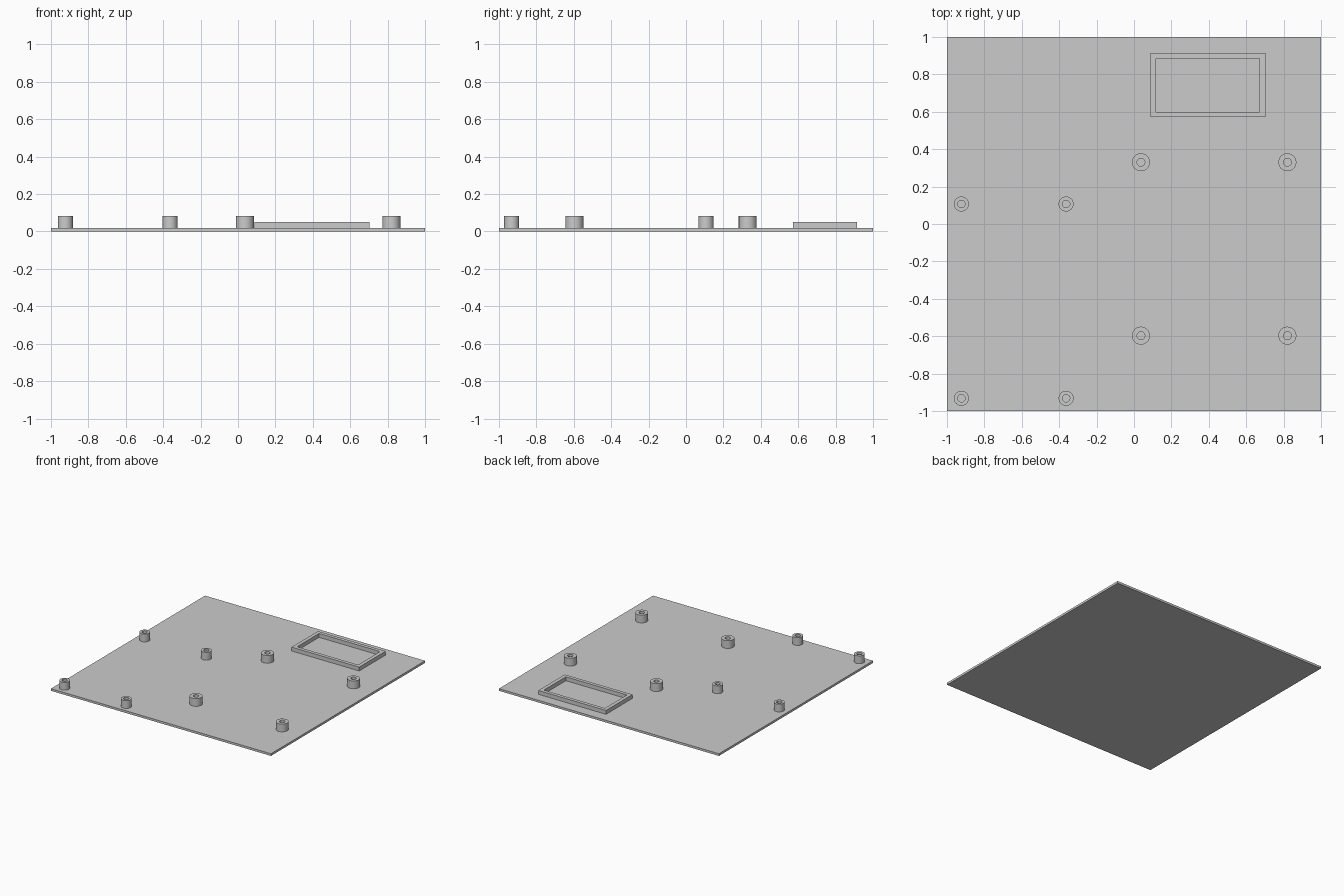
import bpy, bmesh, math

if "Cube" in bpy.data.objects:
    bpy.data.objects.remove(bpy.data.objects["Cube"])

grey = bpy.data.materials.new("light grey")
grey.diffuse_color = (0.6, 0.6, 0.6, 1)
grey.use_nodes = True
grey.node_tree.nodes["Principled BSDF"].inputs["Base Color"].default_value = grey.diffuse_color

PLATE_TOP = 0.018
SINK = 0.004  # overlap of raised parts into the plate


def finish(name, bm, location=(0, 0, 0)):
    bmesh.ops.recalc_face_normals(bm, faces=bm.faces)
    mesh = bpy.data.meshes.new(name)
    bm.to_mesh(mesh)
    bm.free()
    mesh.materials.append(grey)
    obj = bpy.data.objects.new(name, mesh)
    obj.location = location
    bpy.context.collection.objects.link(obj)
    return obj


def ring_wall(name, outer, inner, z0, z1, location=(0, 0, 0)):
    """Hollow wall between two matching outlines, from z0 to z1."""
    bm = bmesh.new()
    loops = [[bm.verts.new((x, y, z)) for x, y in outline]
             for outline, z in ((outer, z0), (outer, z1), (inner, z1), (inner, z0))]
    n = len(outer)
    for k in range(4):
        a, b = loops[k], loops[(k + 1) % 4]
        for i in range(n):
            j = (i + 1) % n
            bm.faces.new((a[i], a[j], b[j], b[i]))
    return finish(name, bm, location)


def circle(r, n=40):
    return [(r * math.cos(2 * math.pi * i / n), r * math.sin(2 * math.pi * i / n))
            for i in range(n)]


def rect(x0, x1, y0, y1):
    return [(x0, y0), (x1, y0), (x1, y1), (x0, y1)]


# Base plate
bm = bmesh.new()
bmesh.ops.create_cube(bm, size=1)
bmesh.ops.scale(bm, vec=(2, 2, PLATE_TOP), verts=bm.verts)
bmesh.ops.translate(bm, vec=(0, 0, PLATE_TOP / 2), verts=bm.verts)
finish("base_plate", bm)

# Raised rectangular frame
ring_wall("raised_frame", rect(0.087, 0.702, 0.571, 0.914),
          rect(0.117, 0.672, 0.6, 0.885), PLATE_TOP - SINK, 0.05)

# Hollow standoffs: two groups of four
groups = (
    ("large_standoff", (0.037, 0.82), (-0.597, 0.33), 0.048, 0.021),
    ("small_standoff", (-0.923, -0.363), (-0.932, 0.107), 0.04, 0.02),
)
for name, xs, ys, r_out, r_in in groups:
    for x in xs:
        for y in ys:
            obj = ring_wall(name, circle(r_out), circle(r_in),
                            PLATE_TOP - SINK, 0.082, (x, y, 0))
            bpy.ops.object.select_all(action='DESELECT')
            obj.select_set(True)
            bpy.context.view_layer.objects.active = obj
            bpy.ops.object.shade_smooth_by_angle(angle=math.radians(30))
